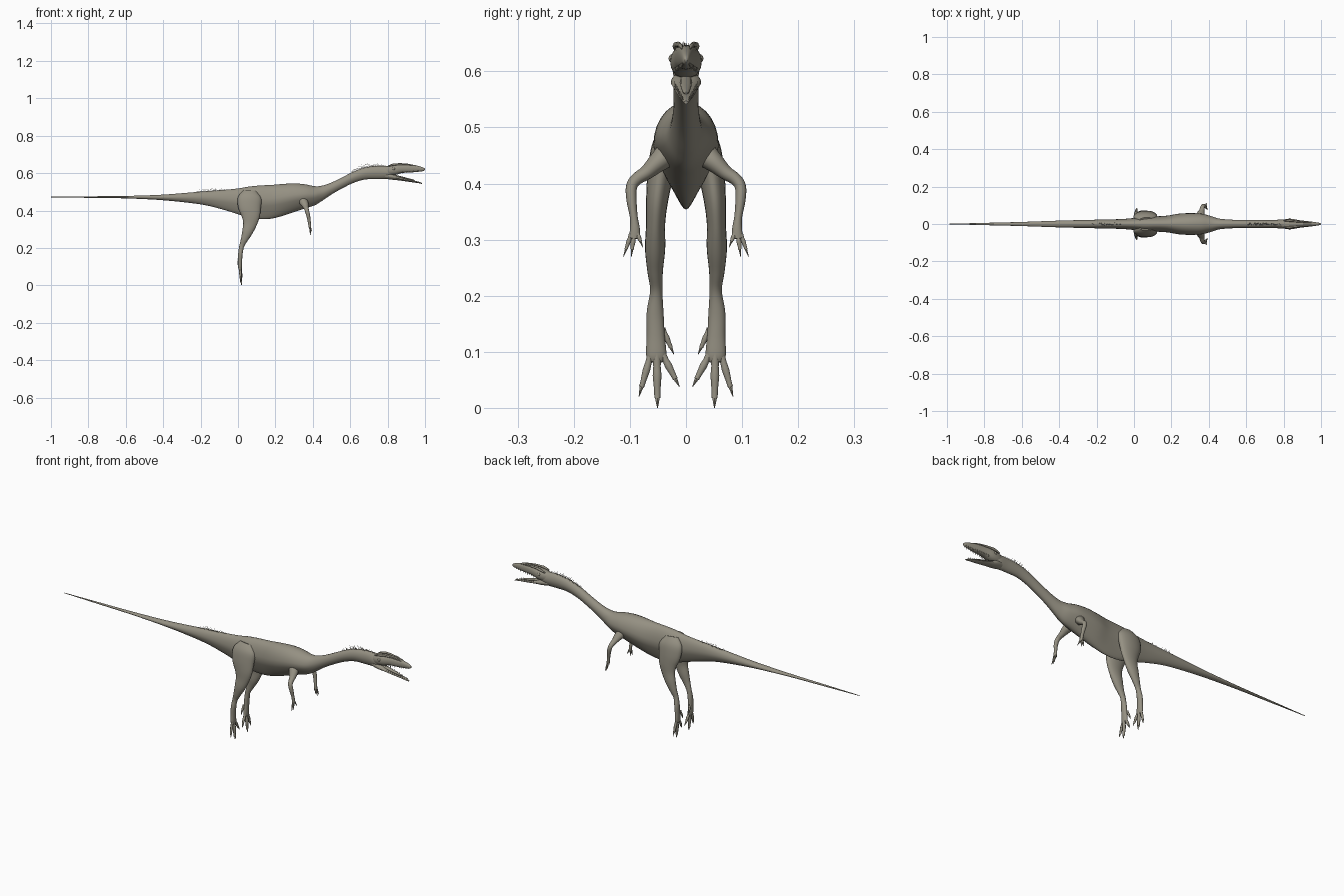
import bpy, bmesh, math, random
from mathutils import Vector, Matrix

random.seed(4)
skin = bpy.data.materials.new("olive_skin")
skin.diffuse_color = (0.30, 0.28, 0.225, 1)


def finish(name, bm, mirror=False, smooth=True):
    bmesh.ops.recalc_face_normals(bm, faces=bm.faces)
    me = bpy.data.meshes.new(name)
    bm.to_mesh(me)
    bm.free()
    me.materials.append(skin)
    ob = bpy.data.objects.new(name, me)
    bpy.context.collection.objects.link(ob)
    if mirror:
        m = ob.modifiers.new("other_side", 'MIRROR')
        m.use_axis = (False, True, False)
    if smooth:
        bpy.ops.object.select_all(action='DESELECT')
        ob.select_set(True)
        bpy.context.view_layer.objects.active = ob
        bpy.ops.object.shade_smooth_by_angle(angle=math.radians(50))
    return ob


def spline(rows, n):
    """Catmull-Rom interpolation of station rows"""
    out = []
    for i in range(len(rows) - 1):
        a, b, c, d = (rows[max(0, min(len(rows) - 1, i + k))] for k in (-1, 0, 1, 2))
        for s in range(n):
            t = s / n
            out.append([0.5 * (2 * q + (r - p) * t + (2 * p - 5 * q + 4 * r - w) * t * t
                               + (3 * q - p - 3 * r + w) * t ** 3)
                        for p, q, r, w in zip(a, b, c, d)])
    return out + [list(rows[-1])]


def skin_rings(bm, rings):
    vs = [[bm.verts.new(p) for p in r] for r in rings]
    n = len(vs[0])
    for a, b in zip(vs, vs[1:]):
        for i in range(n):
            bm.faces.new((a[i], a[(i + 1) % n], b[(i + 1) % n], b[i]))
    bm.faces.new(vs[0])
    bm.faces.new(vs[-1])


def loft(name, rows, n=5, sides=24, power=1.0):
    """Stations along x: x, top z, bottom z, half width, taper of underside"""
    rings = []
    for x, top, bot, w, k in spline(rows, n):
        ring = []
        for i in range(sides):
            a = 2 * math.pi * i / sides
            c, s = math.cos(a), math.sin(a)
            c = math.copysign(abs(c) ** power, c)
            ring.append((x, w * c * (1 - k * max(0, -s)), (top + bot) / 2 + s * (top - bot) / 2))
        rings.append(ring)
    bm = bmesh.new()
    skin_rings(bm, rings)
    return finish(name, bm)


def limb(bm, rows, n=4, sides=14):
    """Swept limb: x, y, z, fore-aft radius, side radius"""
    pts = spline(rows, n)
    rings = []
    for i, p in enumerate(pts):
        t = (Vector(pts[min(i + 1, len(pts) - 1)][:3]) - Vector(pts[max(i - 1, 0)][:3])).normalized()
        u = (Vector((1, 0, 0)) - t * t.x).normalized()
        v = t.cross(u)
        rings.append([Vector(p[:3]) + u * p[3] * math.cos(a) + v * p[4] * math.sin(a)
                      for a in (2 * math.pi * j / sides for j in range(sides))])
    skin_rings(bm, rings)


def digit(bm, a, b, r, claw):
    """Finger or toe with a knuckle bulge and a claw at the tip"""
    a, b = Vector(a), Vector(b)
    rows = [(*a.lerp(b, t), r * s, r * s) for t, s in ((0, 1), (.3, .85), (.5, 1), (.8, .75), (1, .7))]
    limb(bm, rows, 2, 10)
    tip = b + (b - a).normalized() * claw
    mid = b.lerp(tip, .5) + Vector((.002, 0, 0))
    limb(bm, [(*b, r * .6, r * .5), (*mid, r * .4, r * .3), (*tip, .0005, .0005)], 2, 8)


def spike(bm, base, tip, r, sides=6):
    base, tip = Vector(base), Vector(tip)
    d = tip - base
    m = Matrix.Translation((base + tip) / 2) @ d.to_track_quat('Z', 'Y').to_matrix().to_4x4()
    bmesh.ops.create_cone(bm, cap_ends=True, segments=sides, radius1=r, radius2=0,
                          depth=d.length, matrix=m)


# Tail, trunk and neck in one skin
body = [(-1, .474, .471, .001, 0), (-.8, .476, .468, .006, 0), (-.6, .478, .465, .011, 0),
        (-.4, .485, .455, .018, .1), (-.2, .501, .433, .023, .2), (-.08, .510, .405, .026, .3),
        (0, .518, .380, .032, .4), (.06, .528, .362, .041, .5), (.12, .534, .354, .041, .55),
        (.18, .537, .357, .045, .5), (.24, .542, .372, .055, .4), (.30, .545, .392, .058, .35),
        (.36, .540, .412, .055, .35), (.41, .530, .428, .043, .3), (.45, .533, .452, .030, .15),
        (.50, .550, .486, .024, .1), (.56, .579, .520, .022, .1), (.62, .609, .549, .022, .1),
        (.68, .630, .566, .022, .1), (.75, .639, .568, .022, .1), (.80, .637, .569, .024, .1),
        (.83, .630, .578, .018, .1)]
loft("body", body, 5, 28)

# Skull with upper jaw, and the dropped lower jaw
loft("skull", [(.775, .630, .592, .014, 0), (.80, .639, .588, .024, 0), (.84, .645, .590, .028, .0),
               (.88, .647, .601, .021, -.1), (.93, .645, .604, .015, -.1), (.97, .637, .608, .010, 0),
               (.992, .629, .612, .006, 0), (1.0, .622, .617, .002, 0)], 4, 20, .75)
loft("lower_jaw", [(.785, .600, .570, .020, .2), (.82, .596, .565, .027, .2), (.86, .580, .561, .022, .3),
                   (.91, .566, .554, .016, .3), (.96, .556, .547, .010, .3), (.985, .547, .542, .004, .2)],
     4, 18, .75)
loft("tongue", [(.83, .594, .580, .010, 0), (.88, .581, .570, .010, 0), (.93, .568, .560, .006, 0),
                (.945, .563, .560, .002, 0)], 3, 12)

# Brow ridges, eyes and teeth
bm = bmesh.new()
brow = [(.80, .018, .637), (.83, .018, .645), (.86, .015, .648), (.91, .010, .646), (.95, .007, .640)]
skin_rings(bm, [[(x, y + r * math.cos(a), z + r * math.sin(a)) for a in
                 (math.pi * j / 4 for j in range(8))]
                for (x, y, z), r in zip(spline(brow, 3), [.002, .004, .005, .006, .006, .005, .005,
                                                         .005, .004, .004, .003, .002, .001])])
finish("brow_ridge", bm, True)
bm = bmesh.new()
bmesh.ops.create_uvsphere(bm, u_segments=14, v_segments=10, radius=.0085,
                          matrix=Matrix.Translation((.832, .0225, .623)))
finish("eye", bm, True)
bm = bmesh.new()
for i in range(11):
    t = i / 10
    x, y = .868 + .118 * t, .020 - .014 * t
    spike(bm, (x, y, .606 + .009 * t), (x - .002, y, .595 + .011 * t), .002)
    x = .868 + .108 * t
    spike(bm, (x, y, .573 - .024 * t), (x - .001, y, .583 - .026 * t), .0017)
finish("teeth", bm, True, False)

# Hind leg with toes hanging down
bm = bmesh.new()
limb(bm, [(.065, .022, .505, .035, .014), (.062, .035, .47, .062, .024), (.062, .044, .425, .062, .024),
          (.068, .051, .375, .050, .020), (.064, .054, .33, .037, .017), (.050, .055, .285, .028, .018),
          (.034, .055, .245, .019, .014), (.020, .053, .21, .013, .011), (.013, .055, .17, .012, .015),
          (.011, .054, .13, .011, .016), (.011, .053, .095, .010, .018), (.012, .053, .082, .006, .012)], 5, 20)
digit(bm, (.013, .052, .098), (.017, .051, .018), .0082, .018)
digit(bm, (.011, .062, .098), (.014, .079, .038), .0070, .018)
digit(bm, (.011, .043, .098), (.014, .019, .052), .0070, .016)
digit(bm, (.004, .042, .142), (.002, .027, .108), .0055, .014)
finish("hind_leg", bm, True)

# Front arm with three clawed fingers
bm = bmesh.new()
limb(bm, [(.345, .030, .455, .024, .024), (.355, .050, .438, .022, .018), (.362, .070, .420, .015, .013),
          (.366, .088, .408, .012, .011), (.370, .097, .394, .011, .010), (.376, .097, .370, .010, .009),
          (.381, .093, .340, .008, .007), (.384, .091, .318, .007, .009), (.385, .092, .302, .006, .010)], 5, 16)
digit(bm, (.385, .093, .308), (.387, .096, .283), .0045, .014)
digit(bm, (.385, .098, .310), (.386, .107, .283), .0042, .014)
digit(bm, (.386, .087, .312), (.390, .081, .297), .0042, .012)
finish("front_arm", bm, True)


# Bristle crests on the nape and the tail root
def crest(name, x0, x1, count, height):
    top = spline([r[:2] for r in body], 5)
    bm = bmesh.new()
    for i in range(count):
        x = x0 + (x1 - x0) * i / (count - 1)
        z = min(top, key=lambda p: abs(p[0] - x))[1]
        h = height * (.5 + .5 * math.sin(math.pi * i / (count - 1))) * random.uniform(.7, 1.1)
        y = random.uniform(-.005, .005)
        spike(bm, (x, y, z - .004), (x - h * .9, y * 1.4, z + h), .0016, 5)
    finish(name, bm, False, False)


crest("nape_bristles", .61, .79, 34, .018)
crest("tail_bristles", -.22, -.07, 28, .015)
